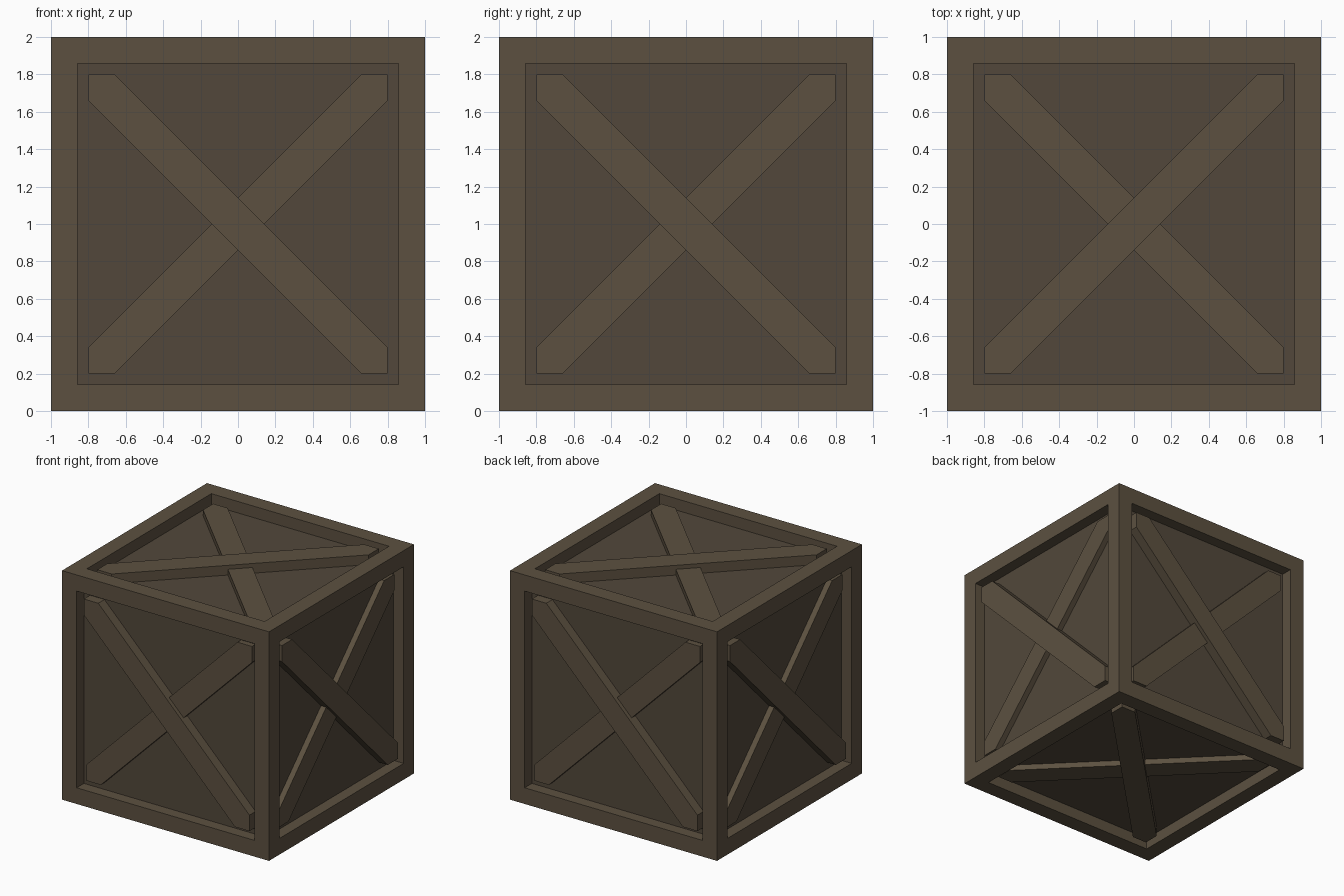
import bpy, bmesh
from math import radians
from mathutils import Matrix, Vector

if "Cube" in bpy.data.objects:
    bpy.data.objects.remove(bpy.data.objects["Cube"])


def material(name, rgb):
    m = bpy.data.materials.new(name)
    m.diffuse_color = (*rgb, 1)
    m.use_nodes = True
    m.node_tree.nodes["Principled BSDF"].inputs["Base Color"].default_value = m.diffuse_color
    return m


FRAME = material("frame_wood", (0.107, 0.081, 0.051))
PANEL = material("panel_wood", (0.084, 0.064, 0.043))
EDGE, DEPTH = 0.2, 0.1      # frame width and panel recess
INNER = 1 - EDGE            # half size of each opening
CUT = INNER - 0.14          # where a brace edge meets the frame


def add_object(name, bm, mats):
    bmesh.ops.recalc_face_normals(bm, faces=bm.faces[:])
    me = bpy.data.meshes.new(name)
    bm.to_mesh(me)
    bm.free()
    for m in mats:
        me.materials.append(m)
    ob = bpy.data.objects.new(name, me)
    bpy.context.collection.objects.link(ob)
    return ob


# Crate body: a cube with every side inset and pushed in
bm = bmesh.new()
bmesh.ops.create_cube(bm, size=2, matrix=Matrix.Translation((0, 0, 1)))
sides = bm.faces[:]
bmesh.ops.inset_individual(bm, faces=sides, thickness=EDGE, depth=0)
for f in sides:
    n = f.normal.copy()
    new = bmesh.ops.extrude_discrete_faces(bm, faces=[f])["faces"][0]
    bmesh.ops.translate(bm, verts=new.verts[:], vec=-n * DEPTH)
    new.material_index = 1
add_object("crate_body", bm, [FRAME, PANEL])


# Diagonal brace: hexagonal outline fitted into two opposite corners
def brace(name, basis, flip, recess):
    a, c = INNER, CUT
    outline = [(-a, -a), (-c, -a), (a, c), (a, a), (c, a), (-a, -c)]
    bm = bmesh.new()
    verts = [bm.verts.new((u * flip, v, 1 - DEPTH - 0.01)) for u, v in outline]
    face = bm.faces.new(verts)
    ext = bmesh.ops.extrude_face_region(bm, geom=[face])["geom"]
    top = [g for g in ext if isinstance(g, bmesh.types.BMVert)]
    bmesh.ops.translate(bm, verts=top, vec=(0, 0, DEPTH + 0.01 - recess))
    bmesh.ops.transform(bm, matrix=basis, verts=bm.verts[:])
    add_object(name, bm, [FRAME])


# Each side: rotation that carries the local +z side there, and the slant
# of the outer brace (+1 rises to the right, -1 falls to the right)
tilt = Matrix.Rotation(radians(90), 4, "X")
turn = lambda deg: Matrix.Rotation(radians(deg), 4, "Z")
faces = {
    "front": (tilt, -1),
    "right": (turn(90) @ tilt, -1),
    "back": (turn(180) @ tilt, -1),
    "left": (turn(270) @ tilt, -1),
    "top": (Matrix.Identity(4), 1),
    "bottom": (Matrix.Rotation(radians(180), 4, "X"), -1),
}
lift = Matrix.Translation(Vector((0, 0, 1)))
for side, (rot, slant) in faces.items():
    brace(side + "_outer_brace", lift @ rot, slant, 0.015)
    brace(side + "_inner_brace", lift @ rot, -slant, 0.05)
